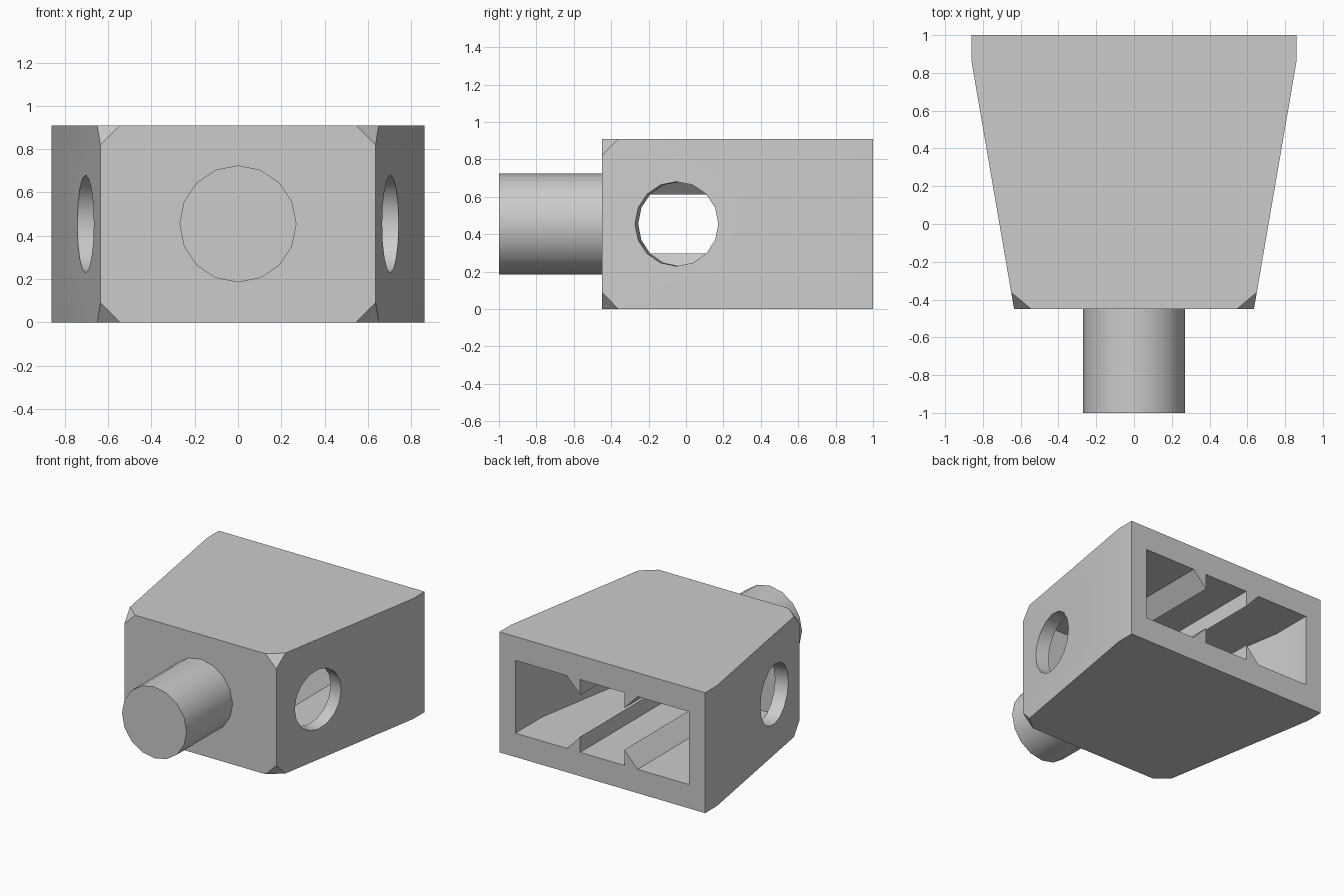
import bpy, bmesh, math
from mathutils import Matrix, Vector

cube = bpy.data.objects.get("Cube")
if cube:
    bpy.data.objects.remove(cube, do_unlink=True)

grey = bpy.data.materials.new("plain grey")
grey.use_nodes = True
grey.diffuse_color = (0.6, 0.6, 0.6, 1)
grey.node_tree.nodes["Principled BSDF"].inputs["Base Color"].default_value = (0.6, 0.6, 0.6, 1)

HEIGHT = 0.91
MID = HEIGHT / 2
SLOPE = (0.86 - 0.635) / (0.86 + 0.45)


def finish(name, bm):
    """Turn a bmesh into a grey object."""
    bmesh.ops.recalc_face_normals(bm, faces=bm.faces)
    mesh = bpy.data.meshes.new(name)
    bm.to_mesh(mesh)
    bm.free()
    mesh.materials.append(grey)
    obj = bpy.data.objects.new(name, mesh)
    bpy.context.collection.objects.link(obj)
    return obj


def prism(points, offset):
    """Extrude a closed outline by an offset."""
    bm = bmesh.new()
    face = bm.faces.new([bm.verts.new(p) for p in points])
    new = bmesh.ops.extrude_face_region(bm, geom=[face], use_keep_orig=True)["geom"]
    moved = [v for v in new if isinstance(v, bmesh.types.BMVert)]
    bmesh.ops.translate(bm, verts=moved, vec=offset)
    return bm


def plan(half, z0, z1):
    """Prism from the +x half of a plan outline, mirrored."""
    outline = half + [(-x, y) for x, y in reversed(half)]
    return prism([(x, y, z0) for x, y in outline], (0, 0, z1 - z0))


def rod(name, radius, depth, centre, axis):
    bm = bmesh.new()
    turn = Vector(axis).to_track_quat('Z', 'Y').to_matrix().to_4x4()
    bmesh.ops.create_cone(bm, cap_ends=True, segments=16, radius1=radius, radius2=radius,
                          depth=depth, matrix=Matrix.Translation(centre) @ turn)
    return finish(name, bm)


def cut(target, cutter):
    """Subtract the cutter and discard it."""
    mod = target.modifiers.new("cut", 'BOOLEAN')
    mod.operation, mod.solver, mod.object = 'DIFFERENCE', 'EXACT', cutter
    bpy.context.view_layer.objects.active = target
    bpy.ops.object.modifier_apply(modifier=mod.name)
    bpy.data.objects.remove(cutter, do_unlink=True)


# Tapered block with clipped front corners
bm = plan([(0.635, -0.45), (0.86, 0.86), (0.86, 1.0)], 0, HEIGHT)
corners = [v for v in bm.verts if v.co.y < -0.4]
bmesh.ops.bevel(bm, geom=corners, offset=0.09, segments=1, affect='VERTICES')
body = finish("body", bm)

# Pocket open at the back, leaving four wedge ribs in it
pocket = finish("pocket_cutter", plan([(0.563, -0.27), (0.726, 0.68), (0.726, 1.1)], 0.18, 0.73))
for sx in (1, -1):
    for sz in (1, -1):
        rib = [(0.184, 0.157), (0.295, 0.275), (0.295, 0.4), (0.184, 0.4)]
        points = [(sx * x, -0.5, MID + sz * z) for x, z in rib]
        cut(pocket, finish("rib_shape", prism(points, (0, 2, 0))))
cut(body, pocket)

# Round holes square to the slanted sides
for sx in (1, -1):
    centre = (sx * (0.635 + 0.4 * SLOPE), -0.05, MID)
    cut(body, rod("hole_cutter", 0.226, 0.28, centre, (sx, -SLOPE, 0)))

# Front shaft, seated in the block
shaft = rod("shaft", 0.27, 0.6, (0, -0.7, MID), (0, -1, 0))

for obj in (body, shaft):
    bpy.ops.object.select_all(action='DESELECT')
    obj.select_set(True)
    bpy.context.view_layer.objects.active = obj
    bpy.ops.object.shade_smooth_by_angle(angle=math.radians(30))
